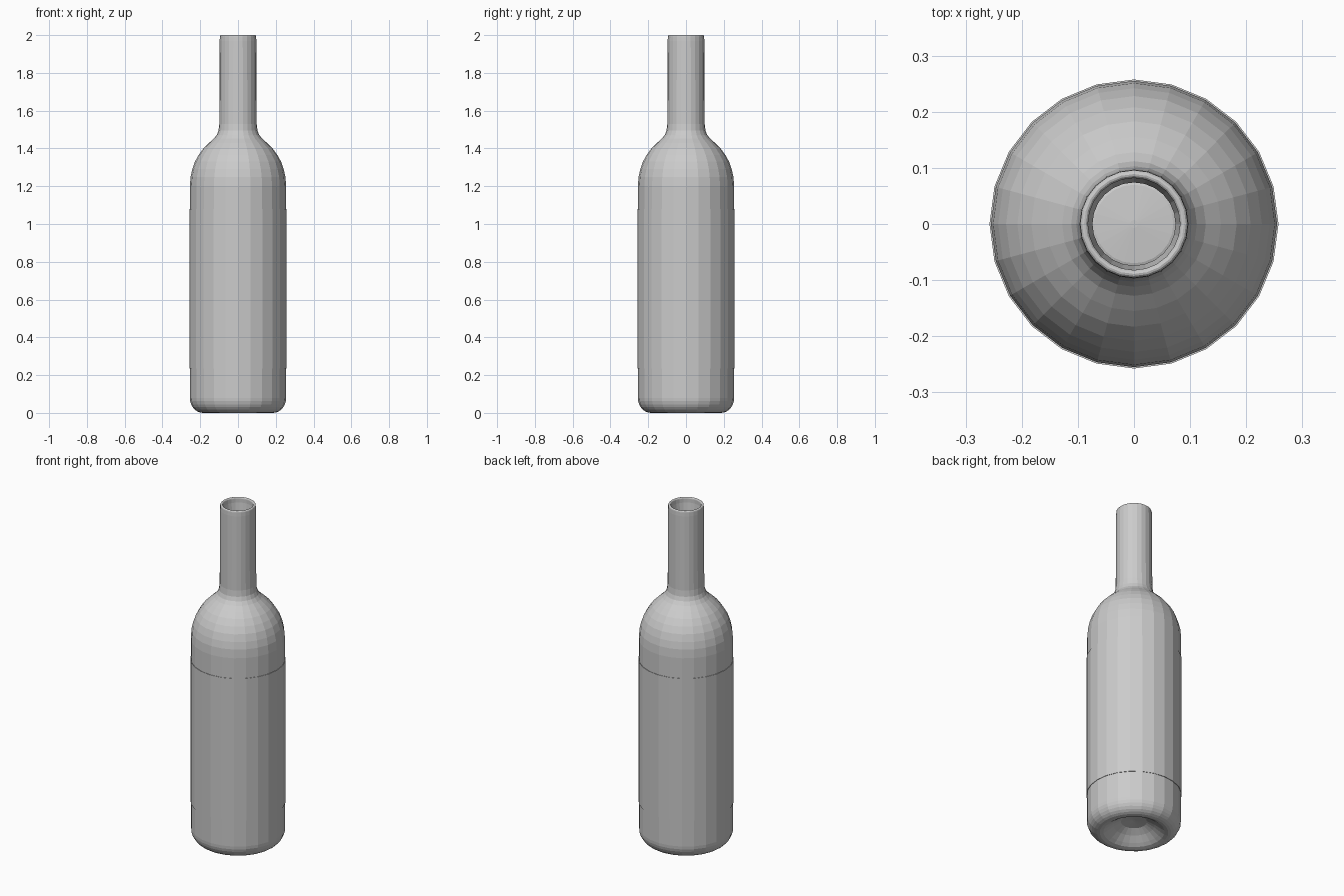
import bpy
import math

SIDES = 24

cube = bpy.data.objects.get("Cube")
if cube:
    bpy.data.objects.remove(cube, do_unlink=True)

grey = bpy.data.materials.new("glass_grey")
grey.use_nodes = True
colour = (0.6, 0.6, 0.6, 1)
grey.diffuse_color = colour
grey.node_tree.nodes["Principled BSDF"].inputs["Base Color"].default_value = colour


def lathe(name, profile, closed=False):
    """Revolve (radius, height) points round z; cap the ends unless closed."""
    verts, faces = [], []
    for r, z in profile:
        for i in range(SIDES):
            a = math.tau * i / SIDES
            verts.append((r * math.cos(a), r * math.sin(a), z))
    n = len(profile)
    for k in range(n if closed else n - 1):
        lower, upper = k * SIDES, (k + 1) % n * SIDES
        for i in range(SIDES):
            j = (i + 1) % SIDES
            faces.append((lower + i, lower + j, upper + j, upper + i))
    if not closed:
        faces.append(tuple(reversed(range(SIDES))))
        faces.append(tuple(range((n - 1) * SIDES, n * SIDES)))
    mesh = bpy.data.meshes.new(name)
    mesh.from_pydata(verts, [], faces)
    mesh.materials.append(grey)
    obj = bpy.data.objects.new(name, mesh)
    bpy.context.collection.objects.link(obj)
    return obj


def arc(cx, cz, rx, rz, start, end, steps):
    """Points along an elliptical arc, angles in degrees."""
    angles = [math.radians(start + (end - start) * i / steps) for i in range(steps + 1)]
    return [(cx + rx * math.cos(a), cz + rz * math.sin(a)) for a in angles]


# Outside: hollow base, rounded foot, body, shoulder, neck and lip
punt = [(0.007, 0.075), (0.07, 0.068), (0.11, 0.045), (0.145, 0.018), (0.165, 0.005)]
foot = arc(0.185, 0.08, 0.07, 0.08, -90, 0, 7)
shoulder = [(0.255, 1.2), (0.251, 1.25), (0.242, 1.29), (0.228, 1.33), (0.208, 1.366),
            (0.183, 1.4), (0.155, 1.428), (0.128, 1.452), (0.112, 1.472), (0.103, 1.495), (0.099, 1.53)]
lip = [(0.097, 1.97)] + arc(0.089, 1.992, 0.007, 0.008, 0, 180, 6)

# Inside: neck bore, inner shoulder, wall and floor
bore = [(0.082, 1.97), (0.074, 1.9), (0.074, 1.5)]
cavity = [(0.1, 1.45), (0.15, 1.405), (0.195, 1.345), (0.225, 1.26), (0.232, 1.2),
          (0.232, 0.1), (0.21, 0.045), (0.185, 0.03), (0.12, 0.075), (0.07, 0.093), (0.007, 0.098)]
lathe("bottle", punt + foot + shoulder + lip + bore + cavity)

# Thin label sleeve wrapped around the body
lathe("label", [(0.254, 0.235), (0.2575, 0.235), (0.2575, 1.08), (0.254, 1.08)], closed=True)
